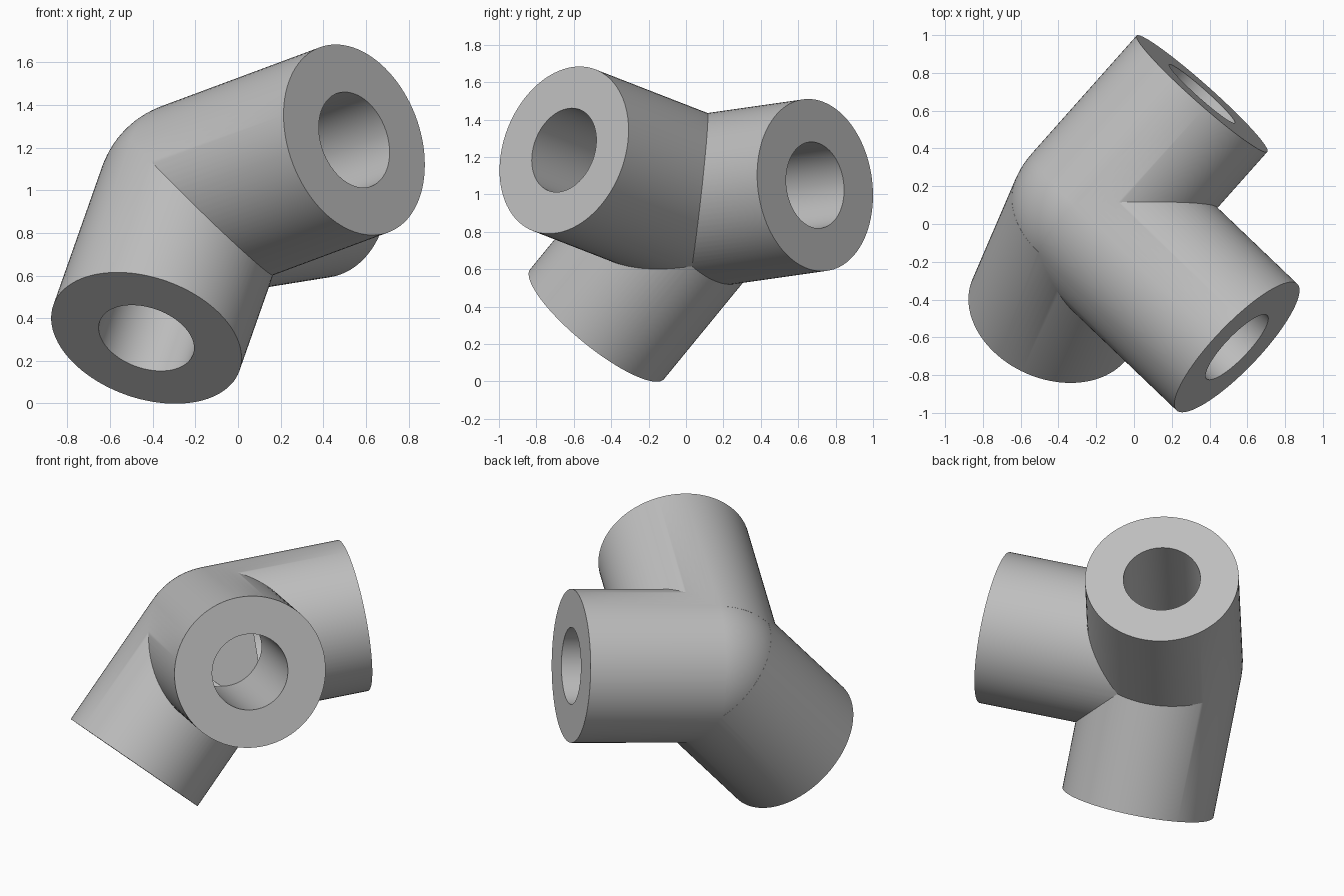
import bpy
import math
from mathutils import Vector

if "Cube" in bpy.data.objects:
    bpy.data.objects.remove(bpy.data.objects["Cube"], do_unlink=True)

HUB = Vector((-0.20, 0.06, 0.96))
ENDS = {
    "lower": Vector((-0.43, -0.475, 0.307)),
    "front": Vector((0.545, -0.652, 1.237)),
    "back": Vector((0.36, 0.69, 1.05)),
}
RADIUS = 0.463
BORE = 0.232
GAP = 0.2  # distance from the hub centre to each socket floor

grey = bpy.data.materials.new("plain grey")
grey.use_nodes = True
colour = (0.52, 0.52, 0.52, 1)
grey.diffuse_color = colour
grey.node_tree.nodes["Principled BSDF"].inputs["Base Color"].default_value = colour


def rod(name, start, end, radius):
    """Solid cylinder between two points."""
    axis = end - start
    bpy.ops.mesh.primitive_cylinder_add(
        vertices=96, radius=radius, depth=axis.length,
        location=(start + end) / 2,
        rotation=axis.to_track_quat("Z", "Y").to_euler())
    obj = bpy.context.object
    obj.name = name
    obj.data.materials.append(grey)
    return obj


def combine(target, tool, operation):
    """Apply a boolean and discard the tool."""
    mod = target.modifiers.new(operation.lower(), "BOOLEAN")
    mod.operation = operation
    mod.solver = "EXACT"
    mod.object = tool
    bpy.ops.object.select_all(action="DESELECT")
    bpy.context.view_layer.objects.active = target
    target.select_set(True)
    bpy.ops.object.modifier_apply(modifier=mod.name)
    bpy.data.objects.remove(tool, do_unlink=True)


# Round hub at the elbow
bpy.ops.mesh.primitive_uv_sphere_add(
    segments=96, ring_count=48, radius=RADIUS - 0.0005, location=HUB)
body = bpy.context.object
body.name = "three_way_pipe_joint"
body.data.materials.append(grey)

# Three arms
for name, end in ENDS.items():
    combine(body, rod(name + "_arm", HUB, end, RADIUS), "UNION")

# Flat-bottomed sockets
for name, end in ENDS.items():
    axis = (end - HUB).normalized()
    cutter = rod(name + "_socket", HUB + axis * GAP, end + axis * 0.1, BORE)
    cutter.hide_render = True
    combine(body, cutter, "DIFFERENCE")

bpy.ops.object.select_all(action="DESELECT")
body.select_set(True)
bpy.context.view_layer.objects.active = body
bpy.ops.object.shade_smooth_by_angle(angle=math.radians(30))
